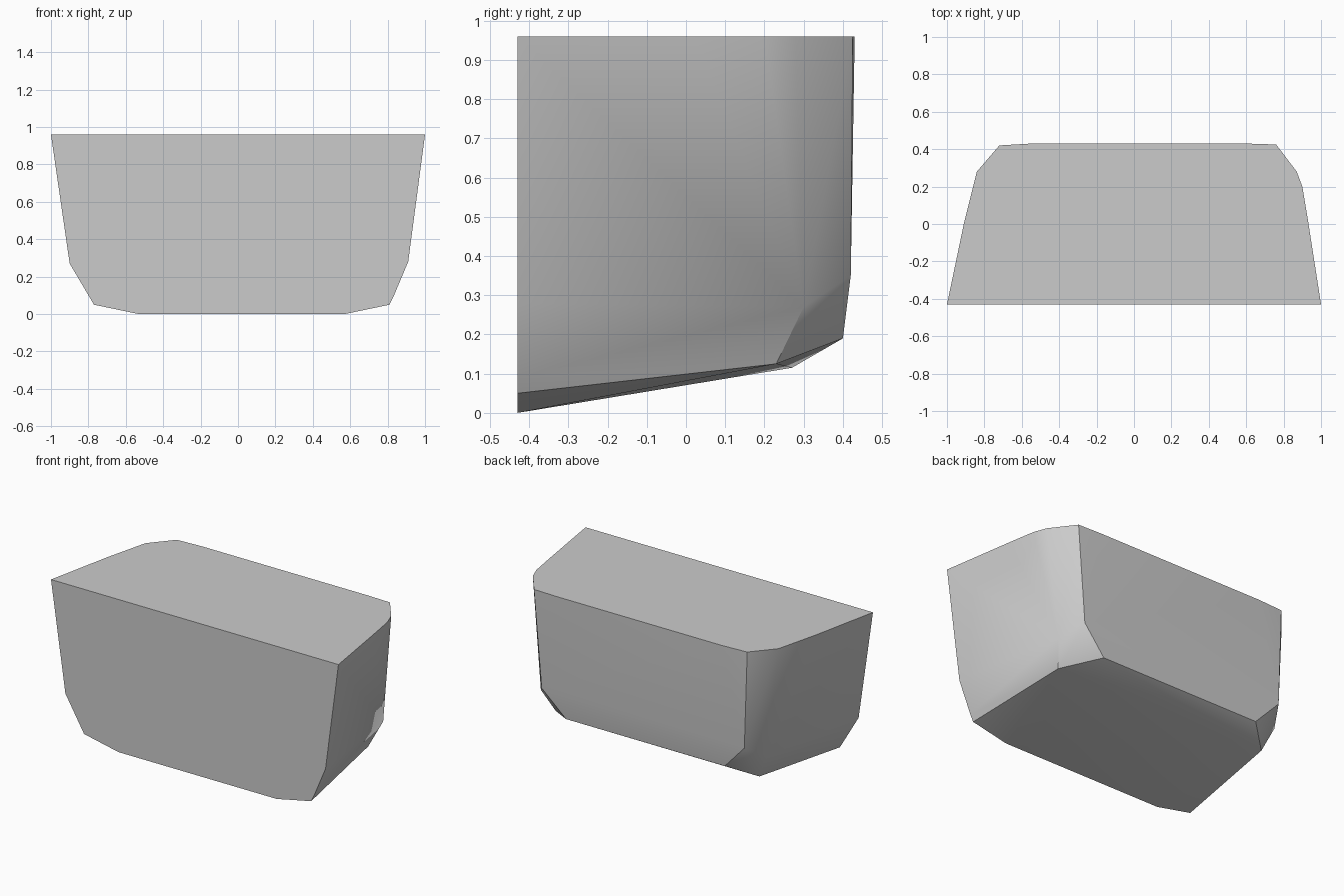
import bpy
import bmesh
import math

default = bpy.data.objects.get("Cube")
if default:
    bpy.data.objects.remove(default, do_unlink=True)

TOP = 0.96
FRONT = -0.43


def make_material(name, value):
    """Plain grey material with matching viewport and shader colour."""
    material = bpy.data.materials.new(name)
    material.use_nodes = True
    colour = (value, value, value, 1.0)
    material.diffuse_color = colour
    shader = material.node_tree.nodes["Principled BSDF"]
    shader.inputs["Base Color"].default_value = colour
    return material


# Outline of the flat top, as x, y
top_outline = [
    (-1, FRONT), (-0.91, 0), (-0.84, 0.28), (-0.72, 0.42), (-0.55, 0.43),
    (0.6, 0.43), (0.76, 0.425), (0.87, 0.28), (0.9, 0.2), (0.93, 0.02), (1, FRONT),
]

# Outline of the flat front below the top edge, as x, z
front_outline = [
    (-0.9, 0.27), (-0.77, 0.05), (-0.53, 0),
    (0.57, 0), (0.81, 0.05), (0.83, 0.09), (0.91, 0.28),
]

# Chipped corners where the underside meets the back, as x, y, z
left_corner = [(0.745, 0.23, 0.125), (0.555, 0.4, 0.19), (0.71, 0.42, 0.35), (0.8, 0.3, 0.27)]
right_corner = [(-0.7, 0.27, 0.115), (-0.55, 0.4, 0.19), (-0.7, 0.42, 0.35), (-0.77, 0.3, 0.27)]

points = [(x, y, TOP) for x, y in top_outline]
points += [(x, FRONT, z) for x, z in front_outline]
points += left_corner + right_corner

# Wrap the outlines and corners in one solid block
bm = bmesh.new()
for point in points:
    bm.verts.new(point)
hull = bmesh.ops.convex_hull(bm, input=bm.verts)
loose = [v for v in bm.verts if not v.link_faces]
bmesh.ops.delete(bm, geom=loose, context="VERTS")

# Merge the triangles of the flat top and front
bmesh.ops.dissolve_limit(bm, angle_limit=math.radians(0.5), verts=bm.verts, edges=bm.edges)
bmesh.ops.recalc_face_normals(bm, faces=bm.faces)

mesh = bpy.data.meshes.new("stone_block")
bm.to_mesh(mesh)
bm.free()
mesh.materials.append(make_material("stone grey", 0.6))

block = bpy.data.objects.new("stone_block", mesh)
bpy.context.collection.objects.link(block)

# Soft sides with crisp rims
bpy.ops.object.select_all(action="DESELECT")
block.select_set(True)
bpy.context.view_layer.objects.active = block
bpy.ops.object.shade_smooth_by_angle(angle=math.radians(32))
